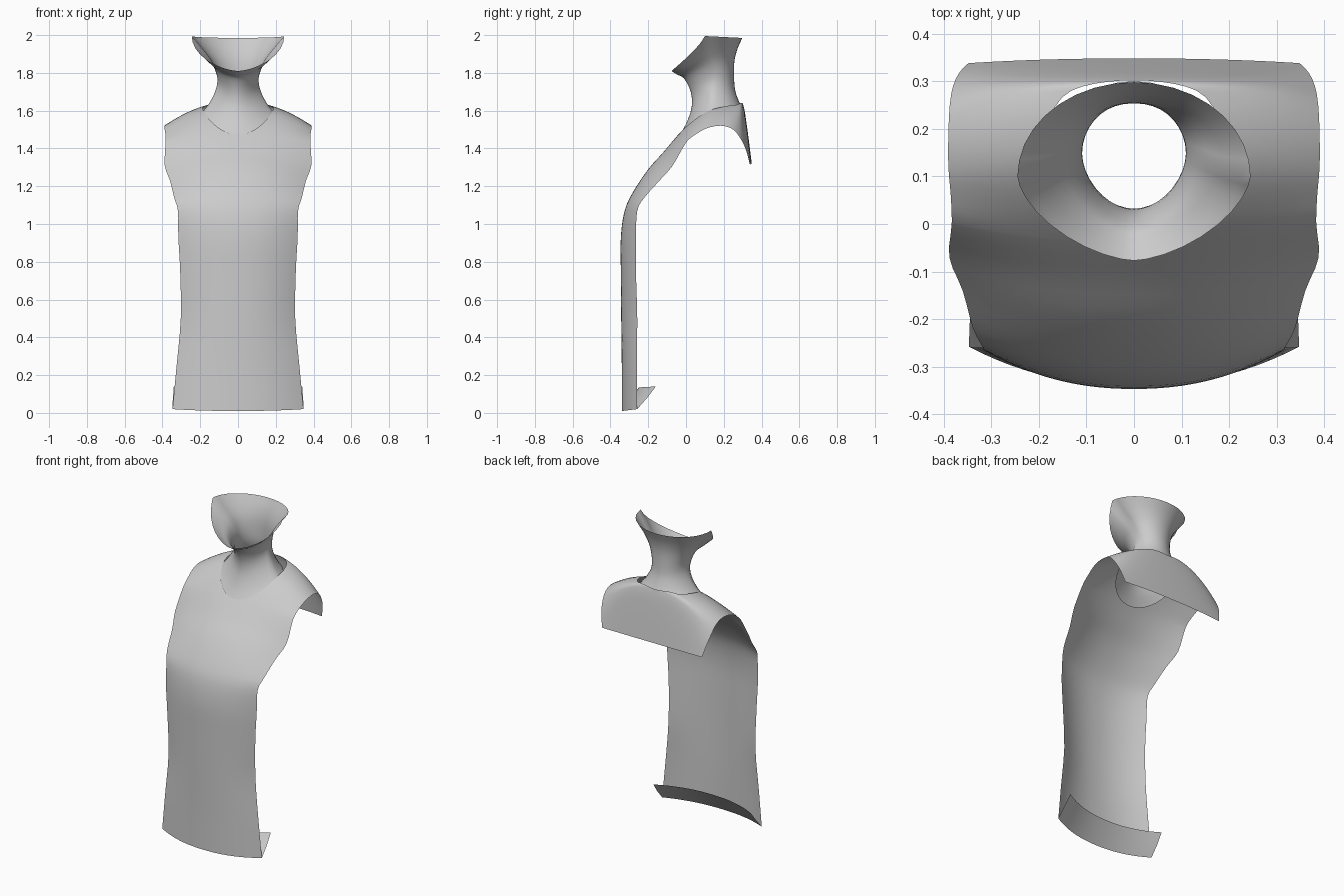
import bpy
import bmesh
import math

if "Cube" in bpy.data.objects:
    bpy.data.objects.remove(bpy.data.objects["Cube"])

cloth = bpy.data.materials.new("plain grey")
cloth.diffuse_color = (0.6, 0.6, 0.6, 1)
cloth.use_nodes = True
cloth.node_tree.nodes["Principled BSDF"].inputs["Base Color"].default_value = cloth.diffuse_color


def spline(rows, v):
    """Smooth (Catmull-Rom) sample of a list of tuples at index v."""
    n = len(rows) - 1
    i = min(int(v), n - 1)
    t = v - i
    b, c = rows[i], rows[i + 1]
    a = rows[i - 1] if i else [2 * p - q for p, q in zip(b, c)]
    d = rows[i + 2] if i + 2 <= n else [2 * q - p for p, q in zip(b, c)]
    return [0.5 * (2 * q + (r - p) * t + (2 * p - 5 * q + 4 * r - s) * t * t
                   + (3 * q - p - 3 * r + s) * t ** 3)
            for p, q, r, s in zip(a, b, c, d)]


def half_sheet(name, grid):
    """Make a smooth sheet from a grid of points on +x and mirror it."""
    bm = bmesh.new()
    vs = [[bm.verts.new(p) for p in row] for row in grid]
    for r0, r1 in zip(vs, vs[1:]):
        for j in range(len(r0) - 1):
            bm.faces.new((r0[j], r0[j + 1], r1[j + 1], r1[j]))
    bmesh.ops.remove_doubles(bm, verts=bm.verts, dist=0.0005)
    me = bpy.data.meshes.new(name)
    bm.to_mesh(me)
    bm.free()
    me.materials.append(cloth)
    ob = bpy.data.objects.new(name, me)
    bpy.context.collection.objects.link(ob)
    mod = ob.modifiers.new("mirror", 'MIRROR')
    mod.merge_threshold = 0.001
    bpy.ops.object.select_all(action='DESELECT')
    ob.select_set(True)
    bpy.context.view_layer.objects.active = ob
    bpy.ops.object.shade_smooth_by_angle(angle=math.radians(50))
    return ob


# Shirt rows from hem over the shoulders: centre y, z, then side edge x, y, z
SHIRT = [
    (-.34, .01, .347, -.258, .02), (-.34, .25, .325, -.26, .25),
    (-.343, .5, .303, -.258, .5), (-.345, .75, .306, -.265, .75),
    (-.345, .93, .316, -.265, .93), (-.325, 1.07, .318, -.258, 1.07),
    (-.28, 1.17, .338, -.22, 1.14), (-.2, 1.29, .36, -.14, 1.23),
    (-.12, 1.38, .388, -.07, 1.31), (-.04, 1.475, .383, 0, 1.43),
    (.04, 1.56, .385, .06, 1.48), (.12, 1.62, .39, .12, 1.51),
    (.2, 1.645, .39, .19, 1.52), (.27, 1.65, .387, .25, 1.50),
    (.302, 1.635, .38, .29, 1.45), (.325, 1.5, .367, .318, 1.39),
    (.348, 1.32, .348, .338, 1.315)]
HOLE0, HOLE1 = 9, 14
COLS = 12


def across(row, x0=0.0):
    """Points from the neck hole (or middle) out to the side edge."""
    cy, cz, ex, ey, ez = row
    pts = []
    for j in range(COLS + 1):
        x = x0 + (ex - x0) * j / COLS
        f = (x / ex) ** 2.2
        pts.append((x, cy + (ey - cy) * f, cz + (ez - cz) * f))
    return pts


# Shirt body, with rows opening around the neck hole
grid = [across(spline(SHIRT, v / 3)) for v in range(HOLE0 * 3)]
for k in range(21):
    a = math.pi * k / 20
    v = HOLE0 + (HOLE1 - HOLE0) * (1 - math.cos(a)) / 2
    grid.append(across(spline(SHIRT, v), 0.187 * math.sin(a)))
grid += [across(spline(SHIRT, HOLE1 + v / 3)) for v in range(1, 7)]
half_sheet("shirt", grid)

# Hem turned back inside the shirt
half_sheet("hem_flap", [across(SHIRT[0]),
                        across((-.295, .07, .345, -.205, .08)),
                        across((-.25, .135, .34, -.16, .14))])

# Neck rings: front y, z, side x, y, z, back y, z
NECK = [
    (-.045, 1.455, .195, .12, 1.585, .300, 1.61),
    (0, 1.53, .152, .13, 1.64, .282, 1.645),
    (.03, 1.62, .118, .14, 1.71, .262, 1.70),
    (.025, 1.70, .11, .15, 1.78, .255, 1.76),
    (-.01, 1.77, .137, .14, 1.86, .255, 1.85),
    (-.045, 1.79, .19, .115, 1.93, .270, 1.92),
    (-.077, 1.81, .245, .10, 1.995, .298, 1.985)]
rings = []
STEPS = 18
for v in range((len(NECK) - 1) * 3 + 1):
    fy, fz, sx, sy, sz, by, bz = spline(NECK, v / 3)
    ring = []
    for k in range(STEPS + 1):
        a = math.pi * k / STEPS
        s, c = max(0, math.sin(a)), math.cos(a)
        ty, tz = (fy, fz) if c > 0 else (by, bz)
        # the front of the rim narrows towards the chin
        p = 1 + 0.25 * v / 18 if c > 0 else 1
        ring.append((sx * s ** p, sy + (ty - sy) * abs(c) ** p,
                     sz + (tz - sz) * abs(c)))
    rings.append(ring)
half_sheet("neck", rings)
